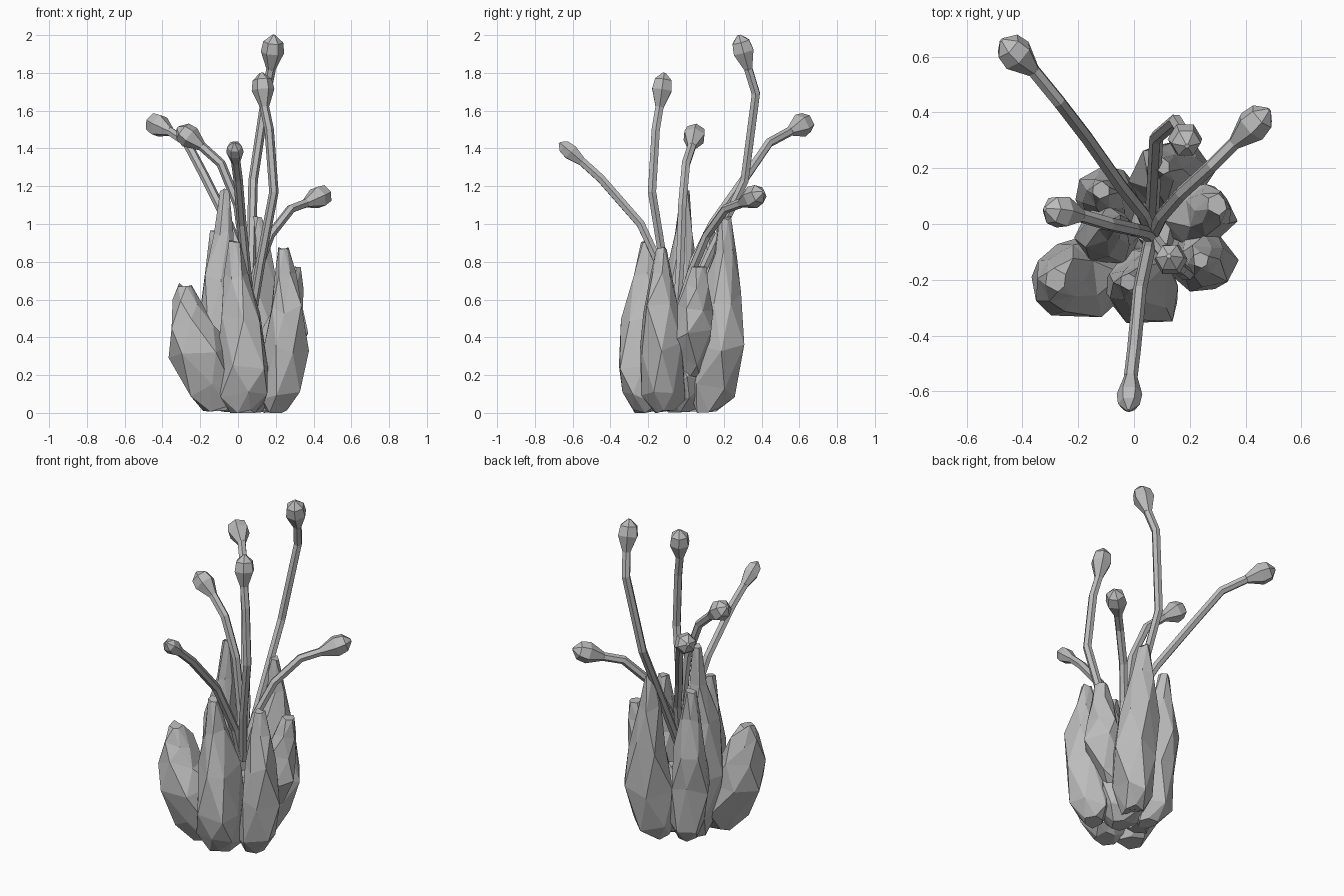
import bpy, bmesh, math, random
from mathutils import Vector

cube = bpy.data.objects.get("Cube")
if cube:
    bpy.data.objects.remove(cube, do_unlink=True)

random.seed(4)
stone = bpy.data.materials.new("stone grey")
stone.use_nodes = True
stone.diffuse_color = (0.5, 0.5, 0.5, 1)
stone.node_tree.nodes["Principled BSDF"].inputs["Base Color"].default_value = (0.5, 0.5, 0.5, 1)
UP = Vector((0, 0, 1))


def loft(name, centres, radii, sides, axes, jitter=0.0):
    """Capped, flat-shaded skin through rings of the given centres and radii."""
    bm = bmesh.new()
    rings = []
    turn = UP.rotation_difference(axes[0])
    previous = axes[0]
    for i, (c, r, axis) in enumerate(zip(centres, radii, axes)):
        # Carry the ring along without twisting
        turn = previous.rotation_difference(axis) @ turn
        previous = axis
        ring = []
        for k in range(sides):
            a = math.tau * (k + (0.5 * (i % 2) if jitter else 0)) / sides
            a += random.uniform(-jitter, jitter)
            rr = r * (1 + random.uniform(-jitter, jitter))
            p = c + turn @ Vector((rr * math.cos(a), rr * math.sin(a), 0))
            p.z += random.uniform(-jitter, jitter) * r * 1.8
            p.z = max(p.z, 0)
            ring.append(bm.verts.new(p))
        rings.append(ring)
    for i, (low, high) in enumerate(zip(rings, rings[1:])):
        for k in range(sides):
            n = (k + 1) % sides
            if not jitter:
                bm.faces.new((low[k], low[n], high[n], high[k]))
            elif i % 2 == 0:
                bm.faces.new((low[k], low[n], high[k]))
                bm.faces.new((low[n], high[n], high[k]))
            else:
                bm.faces.new((low[k], low[n], high[n]))
                bm.faces.new((low[k], high[n], high[k]))
    bm.faces.new(rings[0][::-1])
    bm.faces.new(rings[-1])
    bmesh.ops.recalc_face_normals(bm, faces=bm.faces)
    mesh = bpy.data.meshes.new(name)
    bm.to_mesh(mesh)
    bm.free()
    mesh.materials.append(stone)
    obj = bpy.data.objects.new(name, mesh)
    bpy.context.collection.objects.link(obj)


def rock_petal(name, base, belly, tip, radius, tip_radius):
    """Faceted pod that swells at the belly and narrows to a blunt tip."""
    base, belly, tip = Vector(base), Vector(belly), Vector(tip)
    centres = [base, base.lerp(belly, 0.27), belly.lerp(base, 0.1),
               belly.lerp(tip, 0.35), belly.lerp(tip, 0.7), tip]
    radii = [radius * 0.5, radius * 0.93, radius * 1.06,
             radius * 0.84, (radius + tip_radius) * 0.4, tip_radius]
    loft(name, centres, radii, 6, [UP] * len(centres), 0.17)


def stalk(name, points, bud_end, bud_radius):
    """Bent six-sided stem carrying a pointed bud on its last point."""
    pts = [Vector(p) for p in points]
    end = Vector(bud_end)
    steps = [(b - a).normalized() for a, b in zip(pts, pts[1:])]
    out = (end - pts[-1]).normalized()
    axes = [(a + b).normalized() for a, b in zip([steps[0]] + steps, steps + [out])]
    loft(name + "_stem", pts, [0.025] * len(pts), 6, axes)
    along = [0, 0.5, 0.8, 1]
    widths = [0.025, bud_radius, bud_radius * 0.85, bud_radius * 0.15]
    loft(name + "_bud", [pts[-1].lerp(end, t) for t in along], widths, 6, [out] * 4)


# Cluster of rocky pods
rock_petal("left_front_pod", (-.11, -.17, .02), (-.205, -.205, .37), (-.28, -.2, .68), .147, .045)
rock_petal("front_pod", (.035, -.22, 0), (.04, -.225, .3), (-.02, -.21, .91), .13, .03)
rock_petal("right_front_pod", (.2, -.11, 0), (.255, -.14, .38), (.24, -.13, .87), .115, .03)
rock_petal("right_pod", (.16, .02, .2), (.245, .02, .43), (.3, .07, .77), .113, .035)
rock_petal("back_pod", (.1, .11, .02), (.14, .18, .38), (.1, .21, 1.03), .13, .03)
rock_petal("left_back_pod", (-.05, .06, .02), (-.1, .1, .4), (-.12, .12, .96), .112, .03)
rock_petal("tall_pod", (-.05, -.03, .02), (-.1, -.04, .45), (-.07, -.005, 1.18), .112, .025)

# Broad low lump that closes the foot of the cluster
rock_petal("core_lump", (.06, -.04, .01), (.08, -.01, .2), (.07, -.03, .4), .14, .06)

# Stalks fanning out from the middle
stalk("back_left", [(.06, -.03, .5), (.03, .04, .8), (-.05, .14, 1.0), (-.17, .31, 1.24),
                    (-.27, .44, 1.43), (-.36, .55, 1.49)], (-.475, .66, 1.55), .064)
stalk("back_right", [(.06, -.05, .5), (.1, .03, .75), (.17, .11, .94), (.28, .21, 1.08),
                     (.36, .29, 1.11)], (.485, .41, 1.17), .062)
stalk("tallest", [(.06, -.03, .5), (.07, .13, .85), (.08, .31, 1.23), (.15, .37, 1.69),
                  (.175, .33, 1.82)], (.19, .28, 2.0), .062)
stalk("upright", [(.07, -.05, .5), (.12, -.12, .8), (.19, -.18, 1.17), (.165, -.16, 1.5),
                  (.14, -.14, 1.62)], (.125, -.115, 1.8), .06)
stalk("left", [(.06, -.05, .5), (.04, -.03, .8), (0, -.02, 1.1), (-.09, 0, 1.32),
               (-.19, .03, 1.41)], (-.32, .055, 1.51), .062)
stalk("front", [(.06, -.05, .5), (.05, -.1, .7), (.02, -.24, 1.0), (0, -.45, 1.24),
                (-.012, -.55, 1.33)], (-.02, -.67, 1.43), .046)
